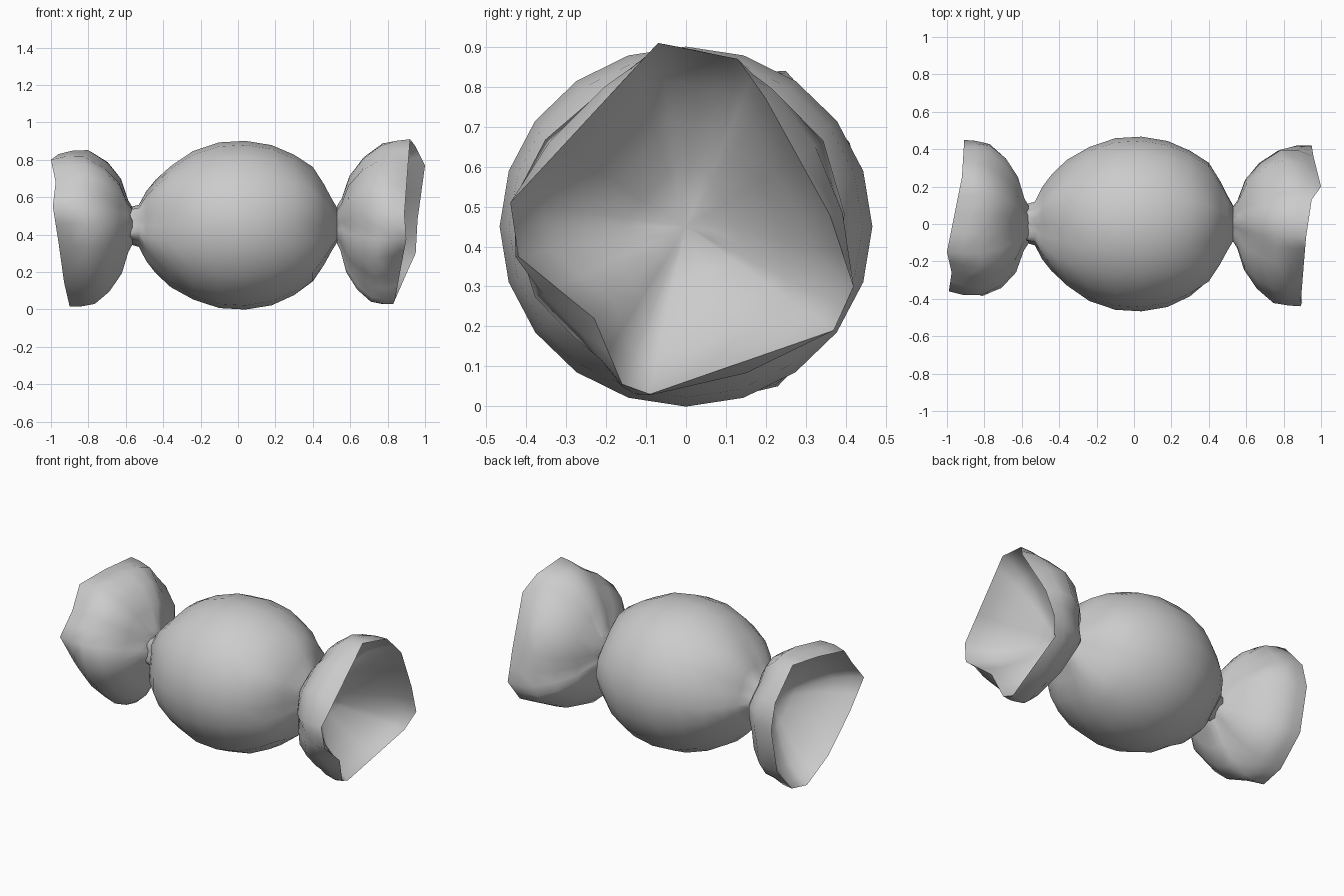
import bpy, bmesh, math, random
from mathutils import Vector

if "Cube" in bpy.data.objects:
    bpy.data.objects.remove(bpy.data.objects["Cube"])

random.seed(4)
CZ = 0.45  # height of the sweet's long axis


def loft(name, rings, angle):
    """Skin a list of equal-length point rings and close both ends."""
    bm = bmesh.new()
    vr = [[bm.verts.new(p) for p in ring] for ring in rings]
    n = len(vr[0])
    for a, b in zip(vr, vr[1:]):
        for i in range(n):
            j = (i + 1) % n
            bm.faces.new((a[i], a[j], b[j], b[i]))
    for ring in (vr[0], vr[-1]):
        c = sum((v.co for v in ring), Vector()) / n
        tip = bm.verts.new(c)
        for i in range(n):
            bm.faces.new((ring[i], ring[(i + 1) % n], tip))
    bmesh.ops.recalc_face_normals(bm, faces=bm.faces)
    me = bpy.data.meshes.new(name)
    bm.to_mesh(me)
    bm.free()
    ob = bpy.data.objects.new(name, me)
    bpy.context.collection.objects.link(ob)
    bpy.ops.object.select_all(action='DESELECT')
    ob.select_set(True)
    bpy.context.view_layer.objects.active = ob
    bpy.ops.object.shade_smooth_by_angle(angle=math.radians(angle))
    return ob


def body():
    profile = [(-.6, .09), (-.53, .11), (-.49, .185), (-.44, .25), (-.36, .33),
               (-.24, .405), (-.1, .452), (.04, .46), (.18, .437), (.3, .383),
               (.4, .31), (.46, .215), (.5, .14), (.53, .09)]
    rings, n = [], 20
    for x, r in profile:
        # gathered pleats fade out towards the round middle
        fold = 0.1 * max(0, (abs(x) - 0.28) / 0.25)
        ring = []
        for i in range(n):
            a = 2 * math.pi * i / n
            rr = r * (1 + fold * math.sin(5 * a + (1 if x > 0 else 2.4)))
            ring.append((x, rr * math.cos(a) * 1.015, CZ + rr * math.sin(a) * .98))
        rings.append(ring)
    loft("sweet_body", rings, 50)


def wing(name, pinch_x, rim, follow):
    # halve each rim edge so the wall behind it can bulge
    pts = []
    for p, q in zip(rim, rim[1:] + rim[:1]):
        p, q = Vector(p), Vector(q)
        pts += [p, (p + q) / 2]
    # outer wall: position along x, round radius, blend towards rim outline
    wall = [(0, .095, 0), (.06, .13, 0), (.16, .235, .05), (.35, .33, .15),
            (.6, .415, follow), (.82, .44, follow + .3), (1, 0, 1)]
    # hollow inside: position along x, scale of rim outline
    hollow = [(.84, .94), (.62, .8), (.42, .58), (.26, .34), (.18, .15)]
    rings = []
    for t, r, k in wall:
        ring = []
        for i, p in enumerate(pts):
            d = Vector((0, p.y, p.z - CZ))
            u = d.normalized()
            fold = 1 + .1 * (1 - t) * math.sin(i * math.pi / 2)
            if 0 < t < 1:
                fold += random.uniform(-.015, .015)
            rad = r * fold * (1 - k) + d.length * k
            x = pinch_x + (p.x - pinch_x) * t
            ring.append((x, u.y * rad, max(0.0, CZ + u.z * rad)))
        rings.append(ring)
    for t, s in hollow:
        rings.append([(pinch_x + (p.x - pinch_x) * t, p.y * s, CZ + (p.z - CZ) * s)
                      for p in pts])
    loft(name, rings, 75)


# round middle of the wrapped sweet
body()

# flared wrapper ends, each given by the outline of its open rim
wing("right_wrapper_end", .53, [
    (.96, .36, .48), (1, .2, .77), (.95, .13, .87), (.92, -.07, .91),
    (.91, -.19, .78), (.89, -.44, .51), (.9, -.42, .375), (.87, -.23, .22),
    (.84, -.16, .055), (.83, -.09, .03), (.9, .37, .19), (.95, .42, .3)], .25)
wing("left_wrapper_end", -.565, [
    (-.91, .45, .5), (-.91, .41, .66), (-.92, .25, .84), (-.96, .05, .83),
    (-1, -.15, .8), (-.975, -.26, .68), (-.99, -.36, .55), (-.96, -.26, .36),
    (-.93, -.09, .145), (-.9, .08, .015), (-.9, .23, .05), (-.91, .39, .22)], .4)
